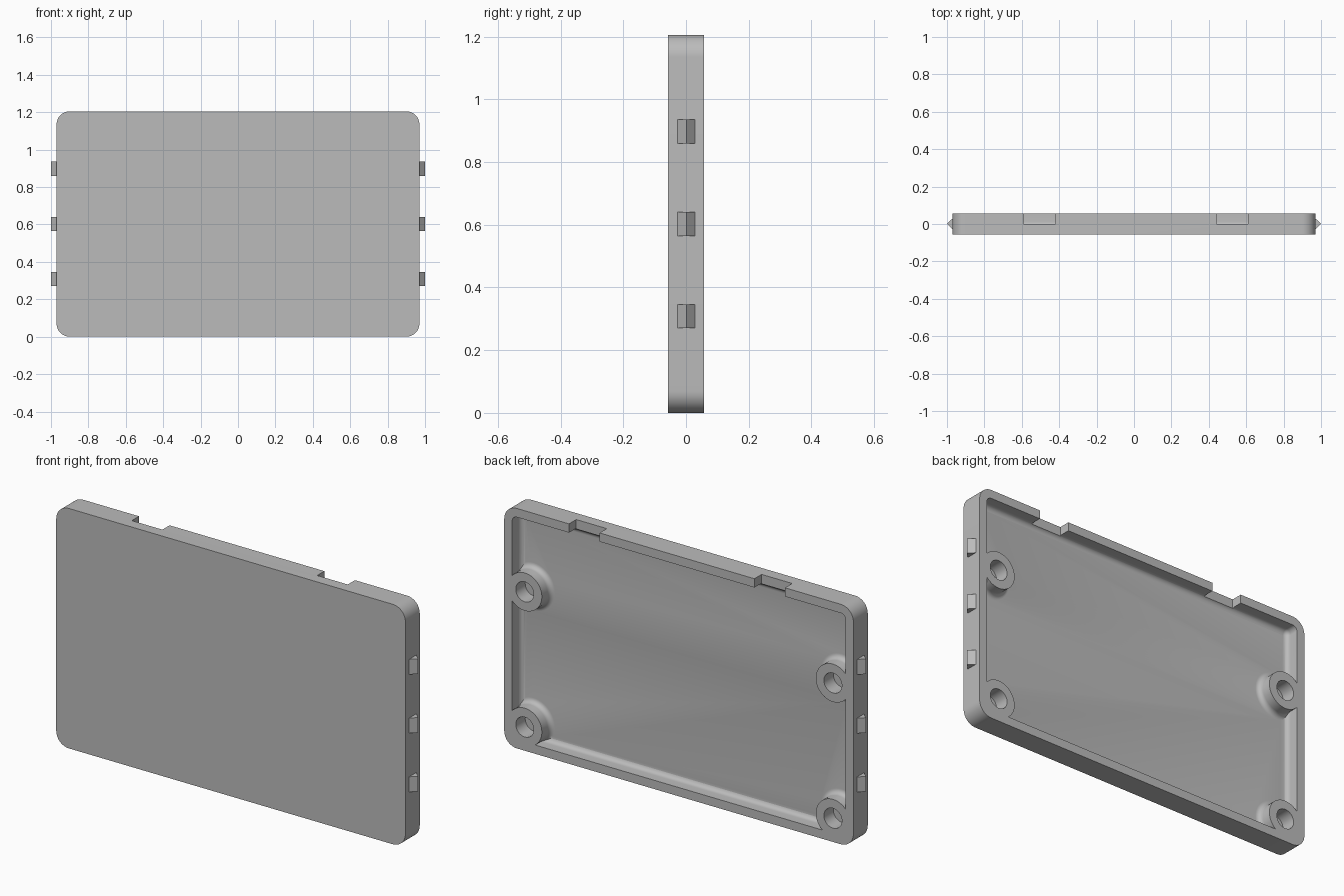
import bpy, bmesh
from math import sin, cos, pi, radians

cube = bpy.data.objects.get("Cube")
if cube:
    bpy.data.objects.remove(cube, do_unlink=True)

# Main dimensions
HALF_W, HEIGHT, HALF_D = 0.97, 1.205, 0.057
MID = HEIGHT / 2
CORNER, WALL = 0.07, 0.044
FLOOR, FILLET = -0.013, 0.025
BOSS_R, HOLE_R = 0.095, 0.05

grey = bpy.data.materials.new("plain_grey")
grey.use_nodes = True
grey.diffuse_color = (0.5, 0.5, 0.5, 1)
grey.node_tree.nodes["Principled BSDF"].inputs["Base Color"].default_value = (0.5, 0.5, 0.5, 1)


def outline(cx, cz, hw, hh, rad, y, steps=12):
    """Rounded rectangle in the xz plane; a circle when hw = hh = rad."""
    pts = []
    for q, (sx, sz) in enumerate([(1, 1), (-1, 1), (-1, -1), (1, -1)]):
        for i in range(steps + 1):
            a = (q + i / steps) * pi / 2
            pts.append((cx + sx * (hw - rad) + rad * cos(a), y,
                        cz + sz * (hh - rad) + rad * sin(a)))
    return pts


def loft(name, loops):
    """Closed solid skinned through loops of equal length."""
    bm = bmesh.new()
    rings = [[bm.verts.new(p) for p in loop] for loop in loops]
    n = len(rings[0])
    for lower, upper in zip(rings, rings[1:]):
        for i in range(n):
            j = (i + 1) % n
            bm.faces.new((lower[i], lower[j], upper[j], upper[i]))
    bm.faces.new(rings[0])
    bm.faces.new(rings[-1])
    bmesh.ops.remove_doubles(bm, verts=bm.verts, dist=1e-5)
    bmesh.ops.recalc_face_normals(bm, faces=bm.faces)
    mesh = bpy.data.meshes.new(name)
    bm.to_mesh(mesh)
    bm.free()
    mesh.materials.append(grey)
    obj = bpy.data.objects.new(name, mesh)
    bpy.context.collection.objects.link(obj)
    return obj


def disc(cx, cz, r, y):
    return outline(cx, cz, r, r, r, y)


def subtract(target, cutter):
    """Cut one solid from another and discard the cutter."""
    mod = target.modifiers.new("cut", 'BOOLEAN')
    mod.operation = 'DIFFERENCE'
    mod.solver = 'EXACT'
    mod.object = cutter
    bpy.context.view_layer.objects.active = target
    bpy.ops.object.modifier_apply(modifier=mod.name)
    bpy.data.objects.remove(cutter, do_unlink=True)


# Fillet steps as (extra material, y), from the floor up to the wall
fillet = [(FILLET * (1 - sin(a)), FLOOR + FILLET * (1 - cos(a)))
          for a in (i * pi / 12 for i in range(7))]


def cavity_loop(extra, y):
    inset = WALL + extra
    return outline(0, MID, HALF_W - inset, MID - inset, CORNER - inset, y)


# Cavity with a filleted floor edge, minus the flared screw bosses
cavity = loft("cavity", [cavity_loop(e, y) for e, y in fillet] + [cavity_loop(0, 0.1)])
boss_spots = [(x, z) for x in (-0.856, 0.856) for z in (0.119, 0.798)]
for x, z in boss_spots:
    boss = loft("boss", [disc(x, z, BOSS_R + FILLET, FLOOR - 0.02)]
                + [disc(x, z, BOSS_R + e, y) for e, y in fillet]
                + [disc(x, z, BOSS_R, HALF_D)])
    subtract(cavity, boss)

# Cover plate: rounded slab, hollowed from the back
cover = loft("cover_shell", [outline(0, MID, HALF_W, MID, CORNER, y)
                             for y in (-HALF_D, HALF_D)])
subtract(cover, cavity)

# Blind screw holes
for x, z in boss_spots:
    subtract(cover, loft("hole", [disc(x, z, HOLE_R, y) for y in (FLOOR - 0.005, 0.1)]))

# Two notches in the top rim
for x0, x1 in ((-0.59, -0.42), (0.44, 0.61)):
    subtract(cover, loft("notch", [[(x0, y, 1.13), (x1, y, 1.13), (x1, y, 1.3), (x0, y, 1.3)]
                                   for y in (0, 0.1)]))

bpy.ops.object.select_all(action='DESELECT')
cover.select_set(True)
bpy.context.view_layer.objects.active = cover
bpy.ops.object.shade_smooth_by_angle(angle=radians(30))

# Snap ridges along both sides
for side, label in ((1, "left"), (-1, "right")):
    for i, z in enumerate((0.308, 0.603, 0.898)):
        loft(f"{label}_snap_ridge_{i + 1}",
             [[(side * 0.96, -0.037, h), (side, 0.001, h), (side * 0.96, 0.039, h)]
              for h in (z - 0.038, z + 0.038)])
